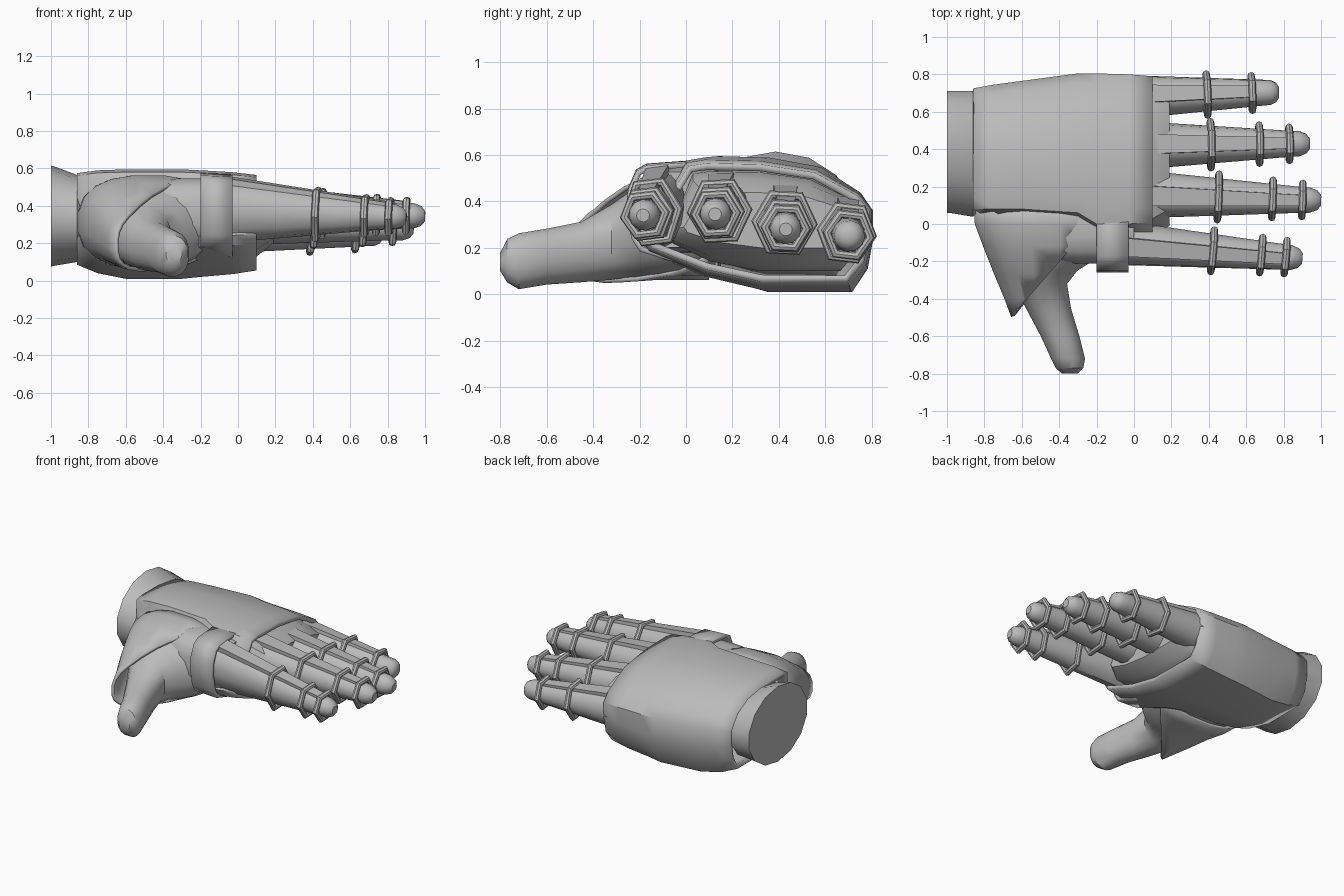
import bpy, bmesh
from math import sin, cos, pi, copysign
from mathutils import Vector

cube = bpy.data.objects.get("Cube")
if cube:
    bpy.data.objects.remove(cube, do_unlink=True)

grey = bpy.data.materials.new("matte_grey")
grey.use_nodes = True
grey.diffuse_color = (0.5, 0.5, 0.5, 1)
grey.node_tree.nodes["Principled BSDF"].inputs["Base Color"].default_value = (0.5, 0.5, 0.5, 1)
made = []


def finish(name, bm):
    bmesh.ops.recalc_face_normals(bm, faces=bm.faces)
    mesh = bpy.data.meshes.new(name)
    bm.to_mesh(mesh)
    bm.free()
    mesh.materials.append(grey)
    obj = bpy.data.objects.new(name, mesh)
    bpy.context.collection.objects.link(obj)
    made.append(obj)
    return obj


def loft(sections, caps=True):
    """Skin a list of equal-length point loops."""
    bm = bmesh.new()
    loops = [[bm.verts.new(p) for p in s] for s in sections]
    n = len(loops[0])
    for a, b in zip(loops, loops[1:]):
        for i in range(n):
            j = (i + 1) % n
            bm.faces.new((a[i], a[j], b[j], b[i]))
    if caps:
        bm.faces.new(loops[0])
        bm.faces.new(loops[-1])
    return bm


def oval(lo, hi, zlo, zhi, n=12, power=1.0):
    """Rounded outline filling a box, as (horizontal, z) pairs."""
    pts = []
    for i in range(n):
        a = 2 * pi * (i + 0.5) / n
        c, s = (copysign(abs(f) ** power, f) for f in (cos(a), sin(a)))
        pts.append(((lo + hi) / 2 + c * (hi - lo) / 2, (zlo + zhi) / 2 + s * (zhi - zlo) / 2))
    return pts


def along_x(stations, **kw):
    return [[(x, h, z) for h, z in oval(*box, **kw)] for x, *box in stations]


def along_y(stations, **kw):
    return [[(h, y, z) for h, z in oval(*box, **kw)] for y, *box in stations]


def solidify(obj, thickness):
    mod = obj.modifiers.new("thickness", "SOLIDIFY")
    mod.thickness = thickness
    mod.offset = -1


# Wrist cuff with closed end
finish("wrist_cuff", loft(along_x([
    (-1, .05, .72, .075, .615), (-.98, .05, .72, .08, .61),
    (-.86, .03, .72, .1, .565), (-.835, .06, .67, .15, .52)], n=14)))

# Palm outline: index side flares out low down, little-finger side slopes
OUTLINE = [(-.24, .38), (-.2, .28), (.1, .1), (.4, 0), (.88, 0), (.97, .17), (1, .38),
           (1, .6), (.93, .73), (.7, .92), (.4, .99), (.1, 1), (0, .975)]


def palm_section(x, y0, y1, z0, z1, flare=1):
    return [(x, y0 + (y1 - y0) * (u * flare if u < 0 else u), z0 + (z1 - z0) * v) for u, v in OUTLINE]


palm = finish("palm_shell", loft([palm_section(*s) for s in (
    (-.86, .08, .725, .085, .575, 0), (-.75, .08, .745, .04, .59, .4), (-.6, .08, .765, .01, .595),
    (-.3, .06, .805, .01, .595), (-.2, .0, .805, .02, .59), (-.03, 0, .8, .035, .58),
    (.1, .01, .79, .055, .565))], caps=False))
solidify(palm, .03)

# Hand inside the shell, up to the finger webs
finish("inner_hand", loft([palm_section(*s, 0.6) for s in (
    (-.3, .04, .74, .1, .54), (.0, .03, .75, .1, .53), (.1, .03, .75, .13, .5), (.19, .08, .7, .2, .44))]))

# Body of the index knuckle, running into the thumb web
finish("index_knuckle", loft(along_x([
    (-.6, -.1, .2, .15, .53), (-.42, -.215, .2, .17, .54), (-.3, -.215, .2, .175, .55), (-.1, -.215, .2, .18, .55),
    (.0, -.2, .12, .2, .53)], n=16, power=.7)))

# Band over the index knuckle, flowing into the back of the palm
KNUCKLE = [(.14, .578), (-.17, .555), (-.215, .53), (-.25, .45), (-.258, .36), (-.235, .24),
           (-.2, .185), (.14, .08)]
band = finish("knuckle_band", loft([[(x, y, z + dz) for y, z in KNUCKLE]
                                    for x, dz in ((-.2, .008), (-.03, 0))], caps=False))
solidify(band, .025)

# Thumb, blending from the palm to a rounded tip
finish("thumb", loft(along_y([
    (.15, -.83, -.1, .08, .54), (0, -.82, -.1, .07, .545), (-.12, -.77, -.14, .07, .52),
    (-.2, -.72, -.22, .07, .475), (-.25, -.69, -.3, .07, .44), (-.32, -.65, -.355, .06, .39),
    (-.45, -.58, -.335, .05, .315), (-.6, -.5, -.29, .04, .285), (-.72, -.445, -.26, .02, .265),
    (-.77, -.42, -.27, .05, .24), (-.8, -.385, -.3, .1, .18)], n=16, power=.9)))

# Flared thumb guard, cut off on a slant
bm = loft(along_y([
    (.1, -.86, -.1, .06, .565), (0, -.855, -.1, .06, .565), (-.12, -.81, -.13, .06, .54),
    (-.27, -.75, -.2, .05, .465), (-.4, -.695, -.25, .045, .375), (-.52, -.65, -.3, .04, .32)],
    n=20, power=.8), caps=False)
bmesh.ops.bisect_plane(bm, geom=bm.verts[:] + bm.edges[:] + bm.faces[:], plane_co=(-.65, -.49, 0),
                       plane_no=(.46, -.4, 0), clear_outer=True)
solidify(finish("thumb_guard", bm), .02)


def finger(name, base, tip, wide, tall, joints, roll=0):
    """Tapered finger with a raised back strip, six-sided joint rings and a domed tip."""
    base, tip = Vector(base), Vector(tip)
    axis = tip - base
    d = axis.normalized()
    side = Vector((0, 0, 1)).cross(d).normalized()
    up = d.cross(side)
    side, up = side * cos(roll) + up * sin(roll), up * cos(roll) - side * sin(roll)

    def radii(t):
        k = min(t / .88, 1)
        return wide + (.07 - wide) * k, tall + (.07 - tall) * k

    def section(t, scale):
        a, b = radii(t)
        return [base + axis * t + side * a * scale * cos(2 * pi * i / 12)
                + up * b * scale * sin(2 * pi * i / 12) for i in range(12)]

    finish(name, loft([section(t, s) for t, s in (
        (0, 1), (.3, 1), (.6, 1), (.88, 1), (.94, .96), (.98, .75), (1, .4))]))

    # Raised strip along the back
    loops = []
    for t in (.02, (joints[-1] - base.x) / axis.x):
        a, b = radii(t)
        c = base + axis * t
        loops.append([c + up * (b * f) + side * (a * .42 * g)
                      for f, g in ((.75, -1), (1.1, -1), (1.1, 1), (.75, 1))])
    finish(name + "_strip", loft(loops))

    # Rings wrapped round the joints
    for num, x in enumerate(joints):
        t = (x - base.x) / axis.x
        a, b = radii(t)
        c = base + axis * t
        n, m, thick = 6, 8, .02
        grid = []
        bm = bmesh.new()
        for i in range(n):
            p = 2 * pi * i / n
            row = []
            for j in range(m):
                q = 2 * pi * j / m
                swell = .012 + thick * cos(q)
                row.append(bm.verts.new(c + side * (a * 1.1 + swell) * cos(p)
                                        + up * (b * 1.17 + swell) * sin(p) + d * thick * sin(q)))
            grid.append(row)
        for i in range(n):
            for j in range(m):
                i2, j2 = (i + 1) % n, (j + 1) % m
                bm.faces.new((grid[i][j], grid[i2][j], grid[i2][j2], grid[i][j2]))
        finish(name + "_ring_" + str(num + 1), bm)


finger("index_finger", (-.08, -.1, .37), (.9, -.185, .34), .12, .17, (.42, .68, .81), .12)
finger("middle_finger", (.02, .16, .37), (1, .125, .345), .13, .14, (.45, .74, .9), .05)
finger("ring_finger", (.02, .42, .33), (.94, .43, .28), .13, .14, (.41, .67, .83), -.05)
finger("little_finger", (.02, .68, .28), (.775, .705, .25), .115, .13, (.39, .63), -.12)

# Smooth shading with crisp edges
bpy.ops.object.select_all(action="DESELECT")
for obj in made:
    obj.select_set(True)
bpy.context.view_layer.objects.active = made[0]
bpy.ops.object.shade_smooth_by_angle(angle=0.6)
